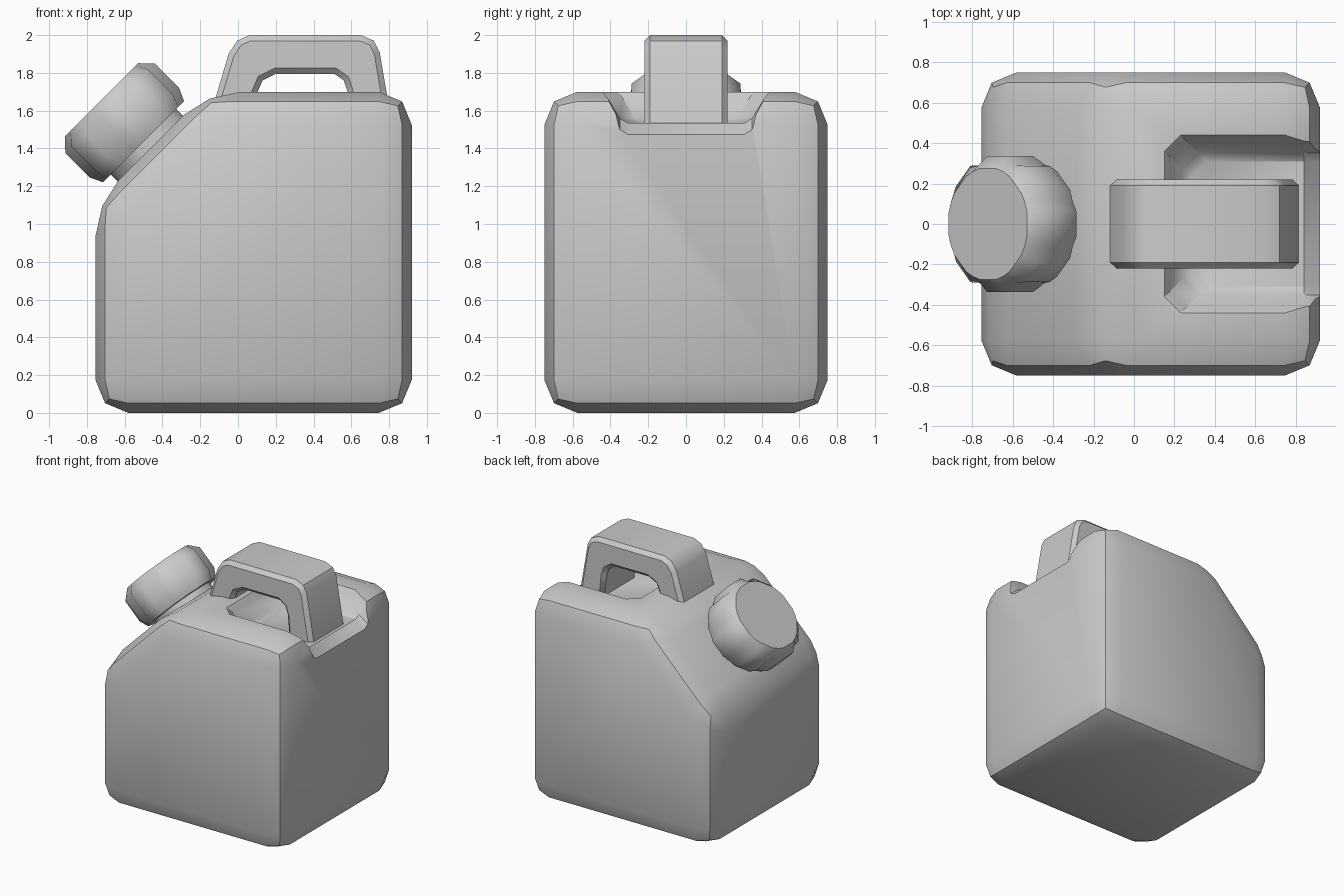
import bpy, bmesh
from math import radians, cos, sin
from mathutils import Matrix, Vector

if "Cube" in bpy.data.objects:
    bpy.data.objects.remove(bpy.data.objects["Cube"])


def loft(name, rings, caps=None, triangulate=False):
    """Skin a list of equal-length closed rings and cap both ends."""
    bm = bmesh.new()
    vs = [[bm.verts.new(p) for p in ring] for ring in rings]
    n = len(rings[0])
    for a, b in zip(vs, vs[1:]):
        for i in range(n):
            j = (i + 1) % n
            bm.faces.new((a[i], a[j], b[j], b[i]))
    for end in (vs[0], vs[-1]):
        for cap in caps or [range(n)]:
            bm.faces.new([end[i] for i in cap])
    bmesh.ops.recalc_face_normals(bm, faces=bm.faces)
    if triangulate:
        bmesh.ops.triangulate(bm, faces=bm.faces)
    me = bpy.data.meshes.new(name)
    bm.to_mesh(me)
    bm.free()
    ob = bpy.data.objects.new(name, me)
    bpy.context.collection.objects.link(ob)
    return ob


def prism(name, profile, half_depth):
    return loft(name, [[(x, y, z) for x, z in profile]
                       for y in (-half_depth, half_depth)])


def bevel(ob, width, segments, angle):
    m = ob.modifiers.new("bevel", 'BEVEL')
    m.width, m.segments = width, segments
    m.limit_method, m.angle_limit = 'ANGLE', radians(angle)


def finish(ob, angle):
    """Apply modifiers, then smooth by angle."""
    dg = bpy.context.evaluated_depsgraph_get()
    dg.update()
    me = bpy.data.meshes.new_from_object(ob.evaluated_get(dg))
    ob.modifiers.clear()
    ob.data = me
    bpy.ops.object.select_all(action='DESELECT')
    ob.select_set(True)
    bpy.context.view_layer.objects.active = ob
    bpy.ops.object.shade_smooth_by_angle(angle=radians(angle))


# Tank body with sloped shoulder
body = prism("tank_body", [(-0.755, 0), (0.92, 0), (0.92, 1.7),
                           (-0.165, 1.7), (-0.755, 1.11)], 0.75)
bevel(body, 0.175, 2, 30)


# Hand recess cut into the top, open at the right side
def recess_ring(d, z, drop):
    x, y, c = 0.28 - d, 0.31 + d, 0.08
    half = [(1.0, y, z - drop), (0.84, y, z), (x + c, y, z), (x, y - c, z)]
    return [(px, -py, pz) for px, py, pz in half] + half[::-1]


cutter = loft("recess_cutter",
              [recess_ring(*r) for r in ((0, 1.535, 0.12), (0.04, 1.56, 0.12),
                                         (0.10, 1.66, 0.04), (0.13, 1.70, 0),
                                         (0.16, 1.80, 0))],
              caps=[(1, 2, 3, 4, 5, 6), (0, 1, 6, 7)], triangulate=True)
cut = body.modifiers.new("recess", 'BOOLEAN')
cut.operation, cut.object, cut.solver = 'DIFFERENCE', cutter, 'EXACT'
finish(body, 30)
bpy.data.objects.remove(cutter)

# Carry handle
handle = prism("carry_handle", [
    (-0.13, 1.63), (-0.05, 1.90), (-0.005, 1.97), (0.06, 2.0),
    (0.65, 2.0), (0.72, 1.97), (0.75, 1.91), (0.82, 1.50),
    (0.60, 1.50), (0.58, 1.70), (0.56, 1.76), (0.51, 1.795),
    (0.20, 1.795), (0.13, 1.76), (0.10, 1.69), (0.09, 1.63)], 0.22)
bevel(handle, 0.03, 1, 60)
finish(handle, 35)

# Screw cap and neck, tilted onto the shoulder
tilt = Matrix.Translation((-0.5, 0, 1.435)) @ Matrix.Rotation(radians(-45), 4, 'Y')


def cap_ring(z, ridge, groove):
    pts = []
    for k in range(8):
        for off, r in ((-12, ridge), (12, ridge), (22.5, groove)):
            a = radians(45 * k + off)
            pts.append(tilt @ Vector((r * cos(a), r * sin(a), z)))
    return pts


cap = loft("screw_cap", [cap_ring(0, 0.31, 0.30), cap_ring(0.07, 0.343, 0.315),
                         cap_ring(0.25, 0.343, 0.315), cap_ring(0.315, 0.28, 0.28)])
finish(cap, 44)
neck = loft("neck", [cap_ring(-0.12, 0.25, 0.25), cap_ring(0.05, 0.25, 0.25)])
finish(neck, 35)
